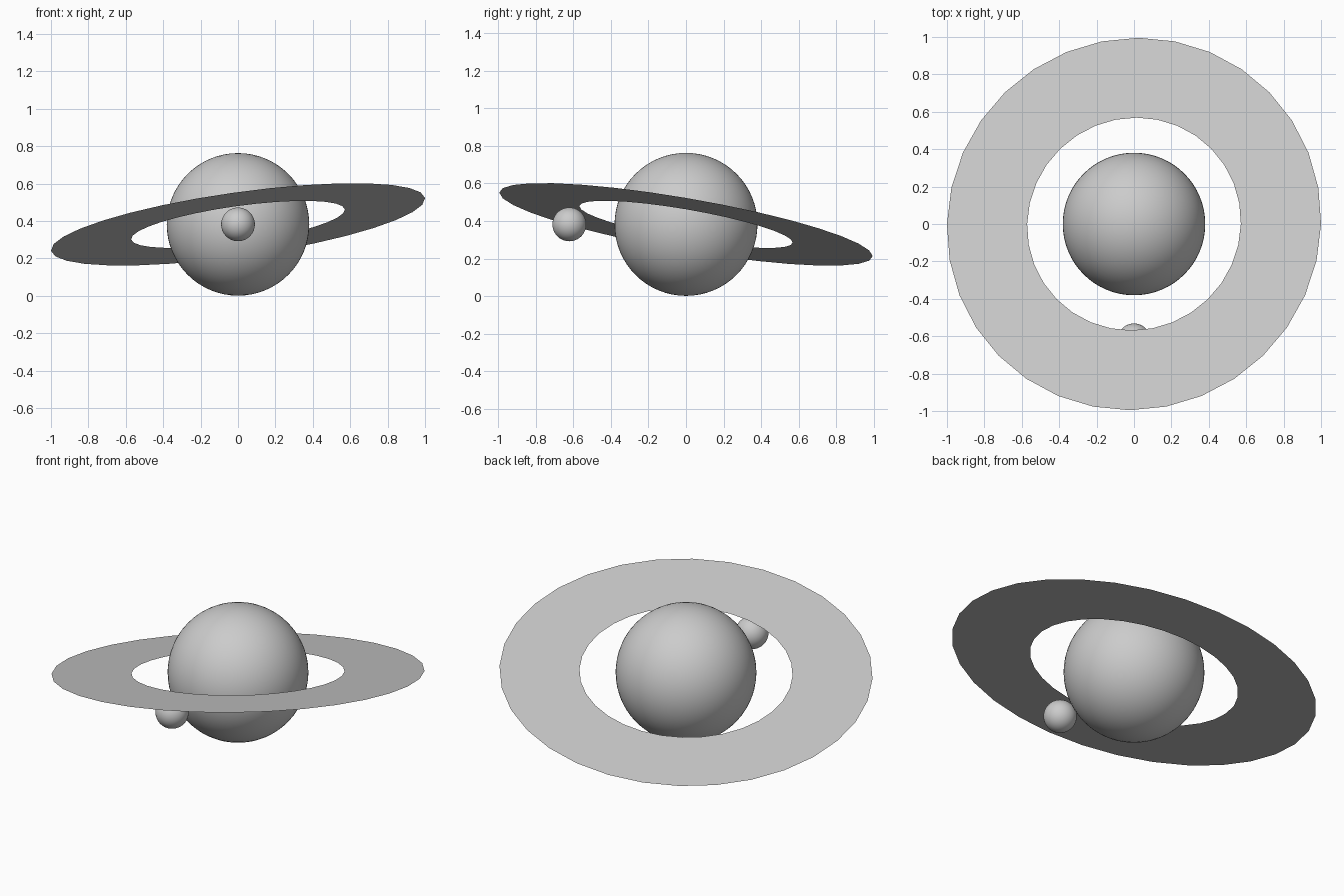
import bpy, bmesh, math

if "Cube" in bpy.data.objects:
    bpy.data.objects.remove(bpy.data.objects["Cube"])

# One flat grey for everything
grey = bpy.data.materials.new("pale_grey")
grey.diffuse_color = (0.6, 0.6, 0.6, 1)
grey.use_nodes = True
grey.node_tree.nodes["Principled BSDF"].inputs["Base Color"].default_value = grey.diffuse_color

CENTRE_Z = 0.382


def finish(bm, name, location, rotation=(0, 0, 0), smooth=True):
    mesh = bpy.data.meshes.new(name)
    bm.to_mesh(mesh)
    bm.free()
    mesh.materials.append(grey)
    for p in mesh.polygons:
        p.use_smooth = smooth
    ob = bpy.data.objects.new(name, mesh)
    ob.location = location
    ob.rotation_euler = rotation
    bpy.context.collection.objects.link(ob)
    return ob


def ball(name, radius, location):
    bm = bmesh.new()
    bmesh.ops.create_uvsphere(bm, u_segments=64, v_segments=32, radius=radius)
    return finish(bm, name, location)


def flat_ring(name, inner, outer, sides, location, rotation):
    bm = bmesh.new()
    loops = [[bm.verts.new((r * math.cos(2 * math.pi * i / sides),
                            r * math.sin(2 * math.pi * i / sides), 0))
              for i in range(sides)] for r in (inner, outer)]
    a, b = loops
    for i in range(sides):
        j = (i + 1) % sides
        bm.faces.new((a[i], b[i], b[j], a[j]))
    return finish(bm, name, location, rotation, smooth=False)


# Planet, small moon in front, tilted paper-thin ring
ball("planet", 0.381, (0, 0, CENTRE_Z))
ball("moon", 0.09, (0, -0.622, CENTRE_Z))
flat_ring("ring", 0.577, 1.01, 32, (0, 0, CENTRE_Z), (-0.17, -0.14, 0))
